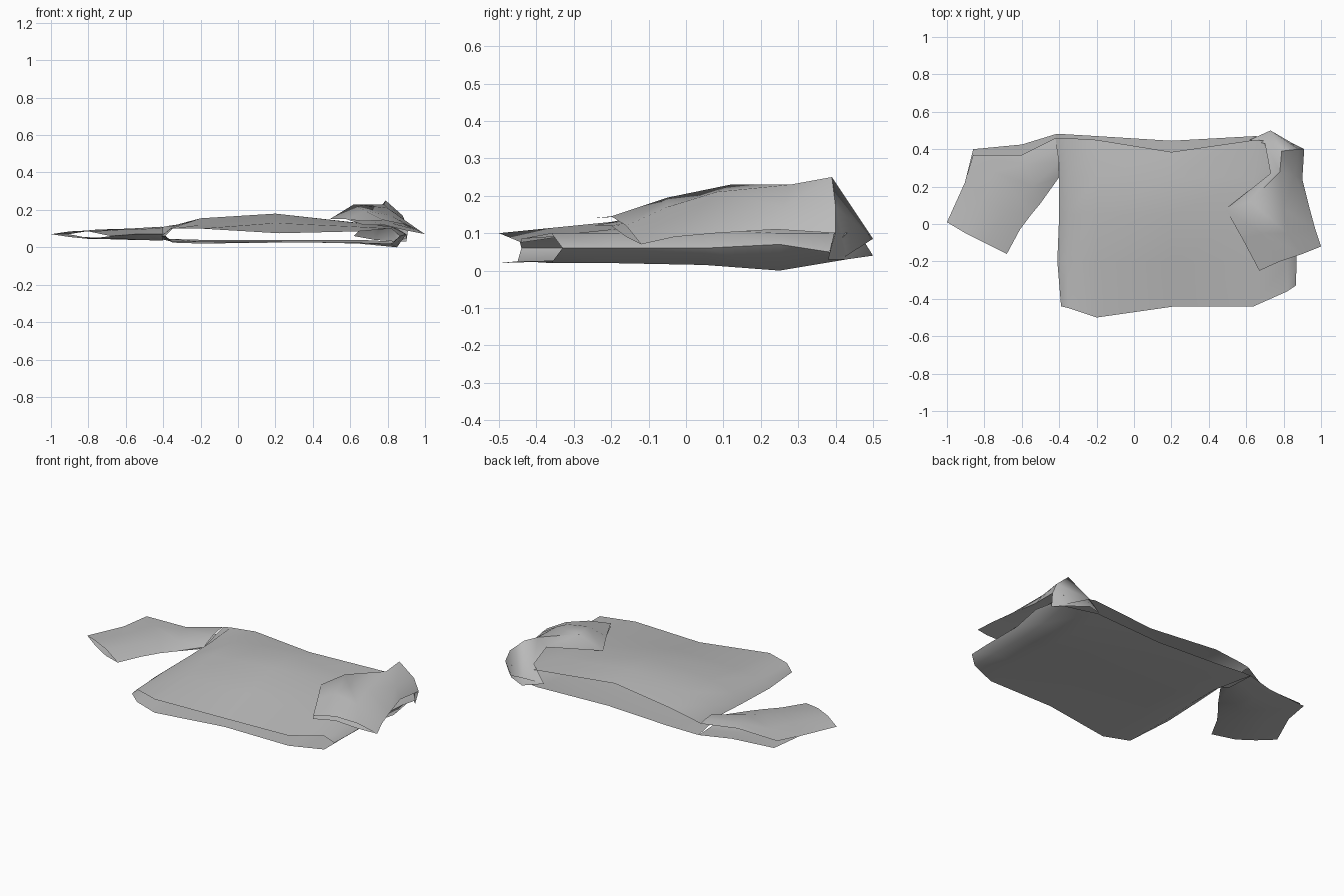
import bpy
import bmesh
import math

cube = bpy.data.objects.get("Cube")
if cube:
    bpy.data.objects.remove(cube, do_unlink=True)

# One plain cloth colour
cloth = bpy.data.materials.new("grey_cloth")
cloth.use_nodes = True
colour = (0.5, 0.5, 0.5, 1)
cloth.diffuse_color = colour
shader = cloth.node_tree.nodes["Principled BSDF"]
shader.inputs["Base Color"].default_value = colour
shader.inputs["Roughness"].default_value = 0.8


def add_layer(bm, stations):
    """Skin a grid of points, one row of points per station."""
    grid = [[bm.verts.new(point) for point in row] for row in stations]
    for row, following in zip(grid, grid[1:]):
        for column in range(len(row) - 1):
            bm.faces.new((row[column], row[column + 1],
                          following[column + 1], following[column]))


def make_cloth_tube(name, stations):
    """Build two layers of cloth welded wherever their heights agree.

    Each point is x, y, upper z, lower z and, if the layers are offset,
    the extra y of the lower layer."""
    upper = [[(p[0], p[1], p[2]) for p in row] for row in stations]
    lower = [[(p[0], p[1] + (p[4] if len(p) > 4 else 0), p[3])
              for p in reversed(row)] for row in stations]
    bm = bmesh.new()
    add_layer(bm, upper)
    add_layer(bm, lower)
    bmesh.ops.remove_doubles(bm, verts=bm.verts[:], dist=0.0005)
    mesh = bpy.data.meshes.new(name)
    bm.to_mesh(mesh)
    bm.free()
    mesh.materials.append(cloth)
    obj = bpy.data.objects.new(name, mesh)
    bpy.context.collection.objects.link(obj)
    bpy.ops.object.select_all(action="DESELECT")
    obj.select_set(True)
    bpy.context.view_layer.objects.active = obj
    bpy.ops.object.shade_smooth_by_angle(angle=math.radians(60))
    return obj


def body_row(y, left, right, heights, side_z, floor):
    """A straight body section across x, closed at both sides."""
    inner = (left + .05, -.2, .2, .64, right - .05)
    row = [(left, y, side_z, side_z)]
    row += [(x, y, z, low) for x, z, low in zip(inner, heights, floor)]
    return row + [(right, y, side_z, side_z)]


# Body: open hem at the front, open neck edge at the back
hem = [(-.39, -.44, .06, .06), (-.35, -.45, .1, .025), (-.2, -.5, .1, .02),
       (.22, -.44, .075, .025), (.64, -.44, .085, .025),
       (.82, -.36, .1, .02), (.865, -.33, .06, .06)]
neck = [(-.42, .46, .105, .045, .02), (-.37, .46, .115, .045, .02),
        (-.2, .45, .14, .04, .02), (.2, .385, .15, .04, .06),
        (.65, .45, .13, .04, .02), (.85, .43, .1, .03), (.9, .38, .05, .05)]
make_cloth_tube("shirt_body", [
    hem,
    body_row(-.2, -.41, .87, (.1, .12, .13, .11, .1), .06,
             (.03, .03, .03, .025, .02)),
    body_row(.05, -.4, .87, (.11, .155, .18, .13, .11), .06,
             (.03, .03, .03, .025, .015)),
    body_row(.25, -.4, .9, (.115, .155, .18, .13, .1), .07,
             (.03, .03, .03, .02, 0)),
    neck])

# Outstretched sleeve: underarm edge first, shoulder edge last
make_cloth_tube("right_sleeve", [
    [(-.4, .25, .07, .07), (-.4, .33, .105, .035),
     (-.41, .4, .11, .04), (-.42, .46, .105, .045, .02)],
    [(-.5, .11, .07, .07), (-.54, .2, .095, .04),
     (-.58, .32, .1, .04), (-.6, .37, .09, .05, .055)],
    [(-.55, .05, .07, .07), (-.62, .15, .095, .045),
     (-.75, .28, .095, .045), (-.86, .37, .085, .055, .03)],
    [(-.61, -.03, .065, .065), (-.69, .06, .09, .045),
     (-.8, .14, .09, .05), (-.905, .22, .07, .07)],
    [(-.68, -.16, .06, .06), (-.8, -.1, .085, .045),
     (-.9, -.05, .085, .055), (-1, .01, .07, .07)]])

# Folded sleeve: rises behind the shoulder and drops forward over the body
make_cloth_tube("left_sleeve", [
    [(.62, .45, .06, .06), (.73, .5, .085, .04),
     (.85, .43, .04, .03), (.9, .38, .03, .03)],
    [(.7, .43, .15, .15), (.79, .39, .25, .18),
     (.88, .4, .17, .12), (.91, .4, .1, .1)],
    [(.73, .27, .18, .18), (.78, .28, .23, .18),
     (.86, .26, .17, .13), (.9, .24, .11, .11)],
    [(.49, .08, .15, .15), (.62, .12, .23, .17),
     (.8, .08, .21, .16), (.94, .08, .1, .1)],
    [(.58, -.08, .15, .15), (.68, -.05, .195, .15),
     (.82, -.05, .17, .13), (.97, -.03, .09, .09)],
    [(.67, -.25, .14, .12), (.78, -.2, .145, .12),
     (.9, -.16, .12, .09), (1, -.12, .07, .07)]])
